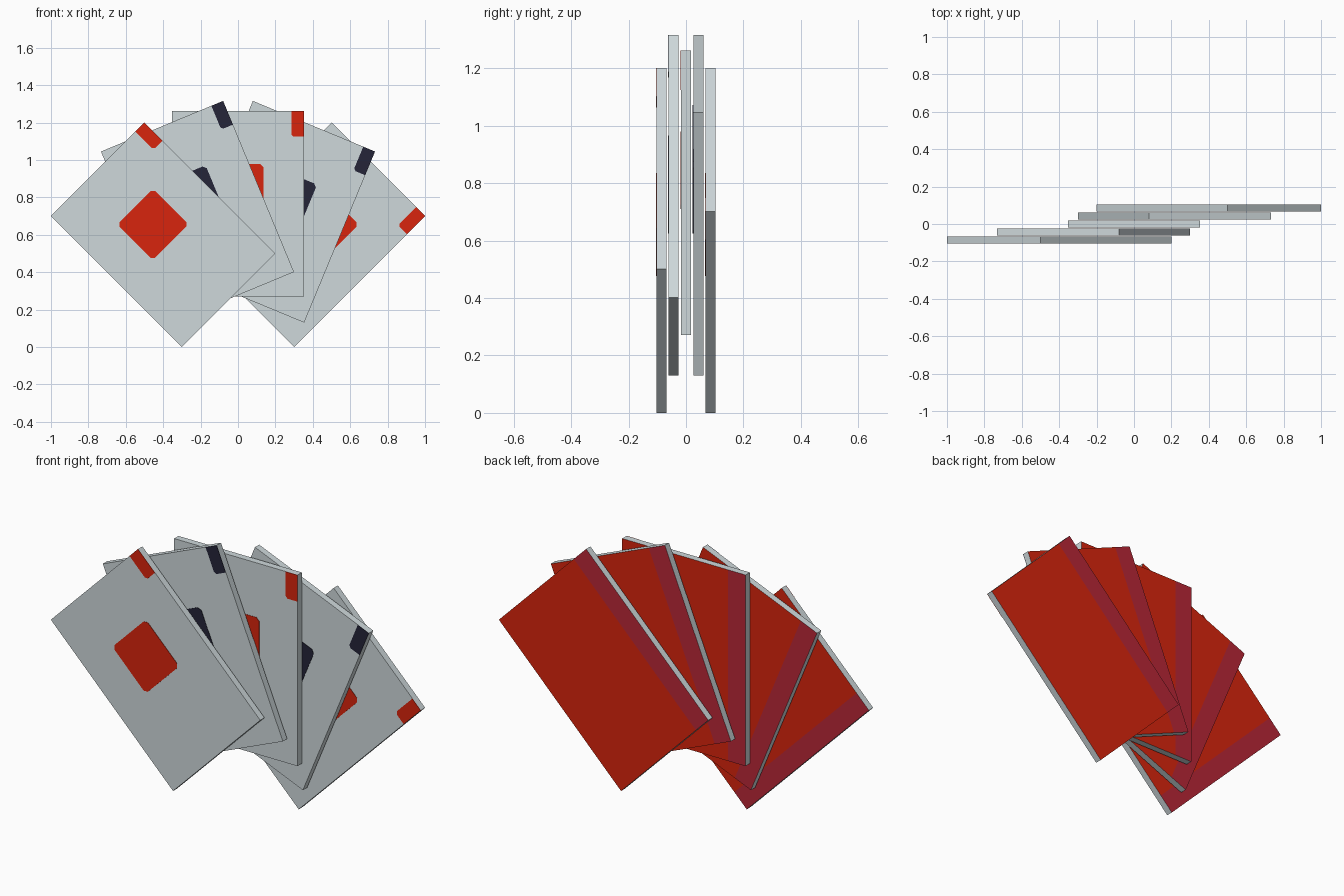
import bpy, bmesh
from math import radians, sin, cos
from mathutils import Matrix

if "Cube" in bpy.data.objects:
    bpy.data.objects.remove(bpy.data.objects["Cube"])

WIDTH, HEIGHT, THICK = 0.707, 0.99, 0.035
PIVOT_Z, RADIUS, SPACING = 0.2, 0.566, 0.0428
STRIPE = 0.1
PLATE = 0.002


def material(name, rgb):
    mat = bpy.data.materials.new(name)
    mat.use_nodes = True
    color = (*rgb, 1)
    mat.diffuse_color = color
    mat.node_tree.nodes["Principled BSDF"].inputs["Base Color"].default_value = color
    return mat


paper = material("pale grey", (0.62, 0.69, 0.71))
red = material("red", (0.69, 0.018, 0.004))
navy = material("dark navy", (0.018, 0.018, 0.04))
crimson = material("crimson", (0.48, 0.02, 0.037))


def add_object(name, bm, mats, matrix):
    bmesh.ops.recalc_face_normals(bm, faces=bm.faces)
    mesh = bpy.data.meshes.new(name)
    bm.to_mesh(mesh)
    bm.free()
    for mat in mats:
        mesh.materials.append(mat)
    obj = bpy.data.objects.new(name, mesh)
    obj.matrix_world = matrix
    bpy.context.collection.objects.link(obj)
    return obj


def card(name, matrix):
    # Slab with a coloured back and a darker stripe down one long edge
    bm = bmesh.new()
    bmesh.ops.create_cube(bm, size=1, matrix=Matrix.Diagonal((WIDTH, THICK, HEIGHT, 1)))
    stripe_x = STRIPE - WIDTH / 2
    back = [f for f in bm.faces if f.normal.y > 0.9]
    geom = back + list({e for f in back for e in f.edges})
    bmesh.ops.bisect_plane(bm, geom=geom, plane_co=(stripe_x, 0, 0), plane_no=(1, 0, 0))
    bm.normal_update()
    for f in bm.faces:
        if f.normal.y > 0.9:
            f.material_index = 2 if f.calc_center_median().x < stripe_x else 1
    add_object(name, bm, (paper, red, crimson), matrix)


def plate(name, outline, mat, matrix):
    # Thin painted mark on the front face
    bm = bmesh.new()
    face = bm.faces.new([bm.verts.new((x, -THICK / 2, z)) for x, z in outline])
    moved = bmesh.ops.extrude_face_region(bm, geom=[face])["geom"]
    verts = [v for v in moved if isinstance(v, bmesh.types.BMVert)]
    bmesh.ops.translate(bm, verts=verts, vec=(0, -PLATE, 0))
    add_object(name, bm, (mat,), matrix)


# Centre mark: a square with clipped corners
h, c, mid = 0.135, 0.118, 0.078
centre = [(x, z + mid) for x, z in
          [(-h, -c), (-c, -h), (c, -h), (h, -c), (h, c), (c, h), (-c, h), (-h, c)]]

# Corner mark: a small tab flush with the top right corner
right, top = WIDTH / 2, HEIGHT / 2
left, low, cut = right - 0.068, top - 0.137, 0.012
corner = [(left, low + cut), (left + cut, low), (right, low), (right, top), (left, top)]

# Fan of five cards, front to back
for i in range(5):
    a = radians(22.5 * (i - 2))
    place = (Matrix.Translation((RADIUS * sin(a), SPACING * (i - 2), PIVOT_Z + RADIUS * cos(a)))
             @ Matrix.Rotation(a, 4, "Y"))
    ink = navy if i % 2 else red
    card(f"card_{i + 1}", place)
    plate(f"centre_mark_{i + 1}", centre, ink, place)
    plate(f"corner_mark_{i + 1}", corner, ink, place)
